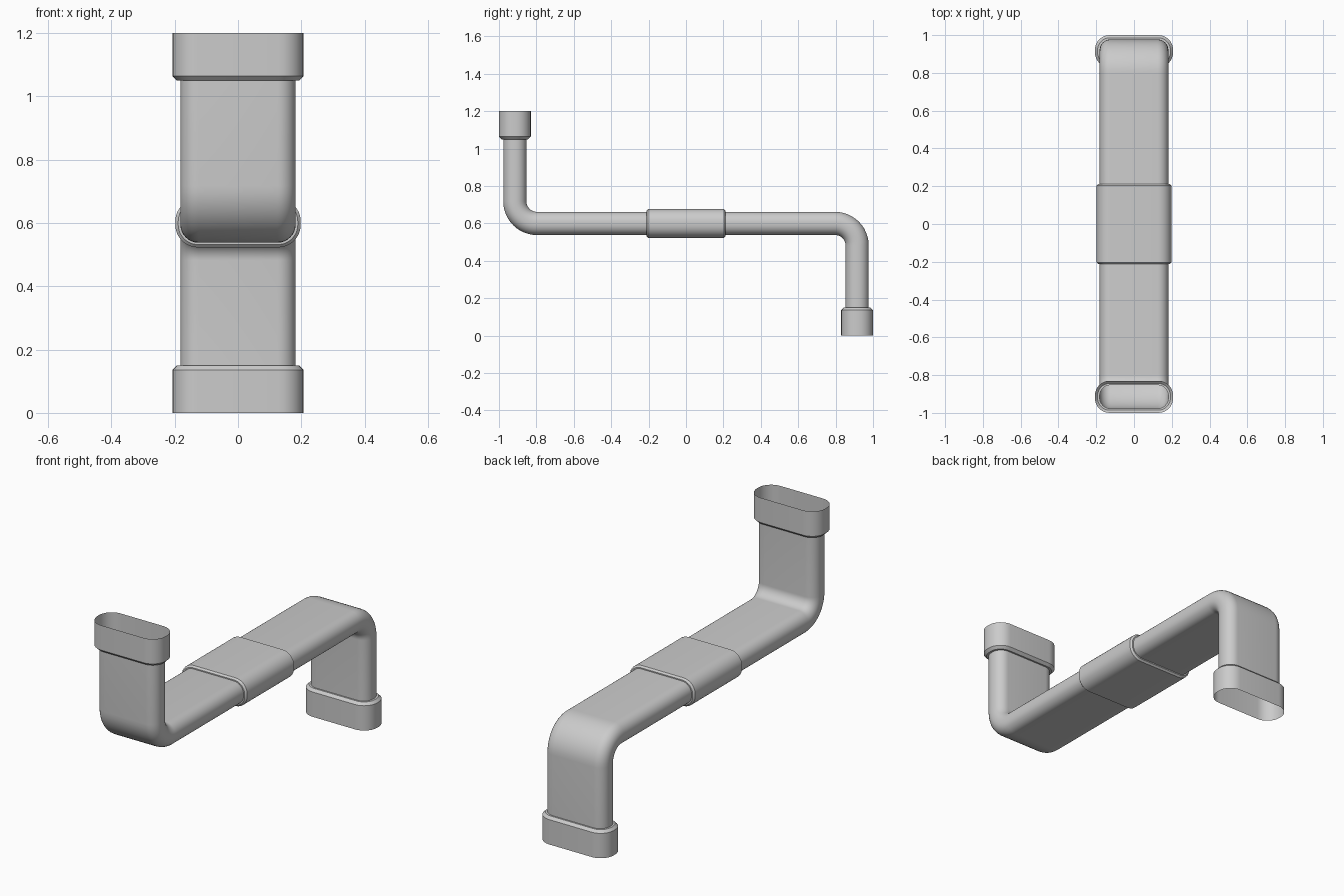
import bpy
import bmesh
from math import sin, cos, pi, radians

cube = bpy.data.objects.get("Cube")
if cube:
    bpy.data.objects.remove(cube, do_unlink=True)

grey = bpy.data.materials.new("light grey plastic")
grey.use_nodes = True
COLOUR = (0.6, 0.6, 0.6, 1)
grey.diffuse_color = COLOUR
grey.node_tree.nodes["Principled BSDF"].inputs["Base Color"].default_value = COLOUR

MID = 0.6                # height of the horizontal run
LEG = 0.915              # distance of the upright legs from the centre
PIPE = (0.182, 0.062)    # half width, half depth of the pipe


def section(hw, hd, steps=8):
    """Flat oval outline, counter-clockwise."""
    r = hd * 0.92
    pts = []
    for k, (sx, sy) in enumerate([(1, 1), (-1, 1), (-1, -1), (1, -1)]):
        for i in range(steps + 1):
            a = (k + i / steps) * pi / 2
            pts.append((sx * (hw - r) + r * cos(a), sy * (hd - r) + r * sin(a)))
    return pts


def sweep(name, stations):
    """Open shell through stations of (y, z, tangent y, tangent z, size)."""
    bm = bmesh.new()
    rings = []
    for y, z, ty, tz, size in stations:
        rings.append([bm.verts.new((x, y - tz * d, z + ty * d))
                      for x, d in section(*size)])
    for a, b in zip(rings, rings[1:]):
        n = len(a)
        for i in range(n):
            j = (i + 1) % n
            bm.faces.new((a[i], b[i], b[j], a[j]))
    mesh = bpy.data.meshes.new(name)
    bm.to_mesh(mesh)
    bm.free()
    mesh.materials.append(grey)
    obj = bpy.data.objects.new(name, mesh)
    bpy.context.collection.objects.link(obj)
    bpy.ops.object.select_all(action="DESELECT")
    obj.select_set(True)
    bpy.context.view_layer.objects.active = obj
    bpy.ops.object.shade_smooth_by_angle(angle=radians(30))
    return obj


# Pipe: front leg and bend, then the same half turned about the centre
R = 0.118
half = [(-LEG, 1.055, 0, -1, PIPE)]
for i in range(13):
    a = i / 12 * pi / 2
    half.append((-LEG + R * (1 - cos(a)), MID + R * (1 - sin(a)),
                 sin(a), -cos(a), PIPE))
other = [(-y, 2 * MID - z, ty, tz, s) for y, z, ty, tz, s in reversed(half)]
sweep("pipe", half + other)

# Sleeve over the middle joint, with bevelled ends
SLEEVE, SLEEVE_END = (0.198, 0.077), (0.189, 0.068)
sweep("middle_sleeve", [(y, MID, 1, 0, s) for y, s in (
    (-0.212, PIPE), (-0.212, SLEEVE_END), (-0.203, SLEEVE),
    (0.203, SLEEVE), (0.212, SLEEVE_END), (0.212, PIPE))])

# Open sockets on both pipe ends, with a chamfered shoulder
SOCKET, SHOULDER = (0.207, 0.085), (0.193, 0.071)
profile = [(1.2, SOCKET), (1.064, SOCKET), (1.05, SHOULDER), (1.05, PIPE)]
sweep("upper_socket", [(-LEG, z, 0, -1, s) for z, s in profile])
sweep("lower_socket", [(LEG, 2 * MID - z, 0, -1, s) for z, s in reversed(profile)])
